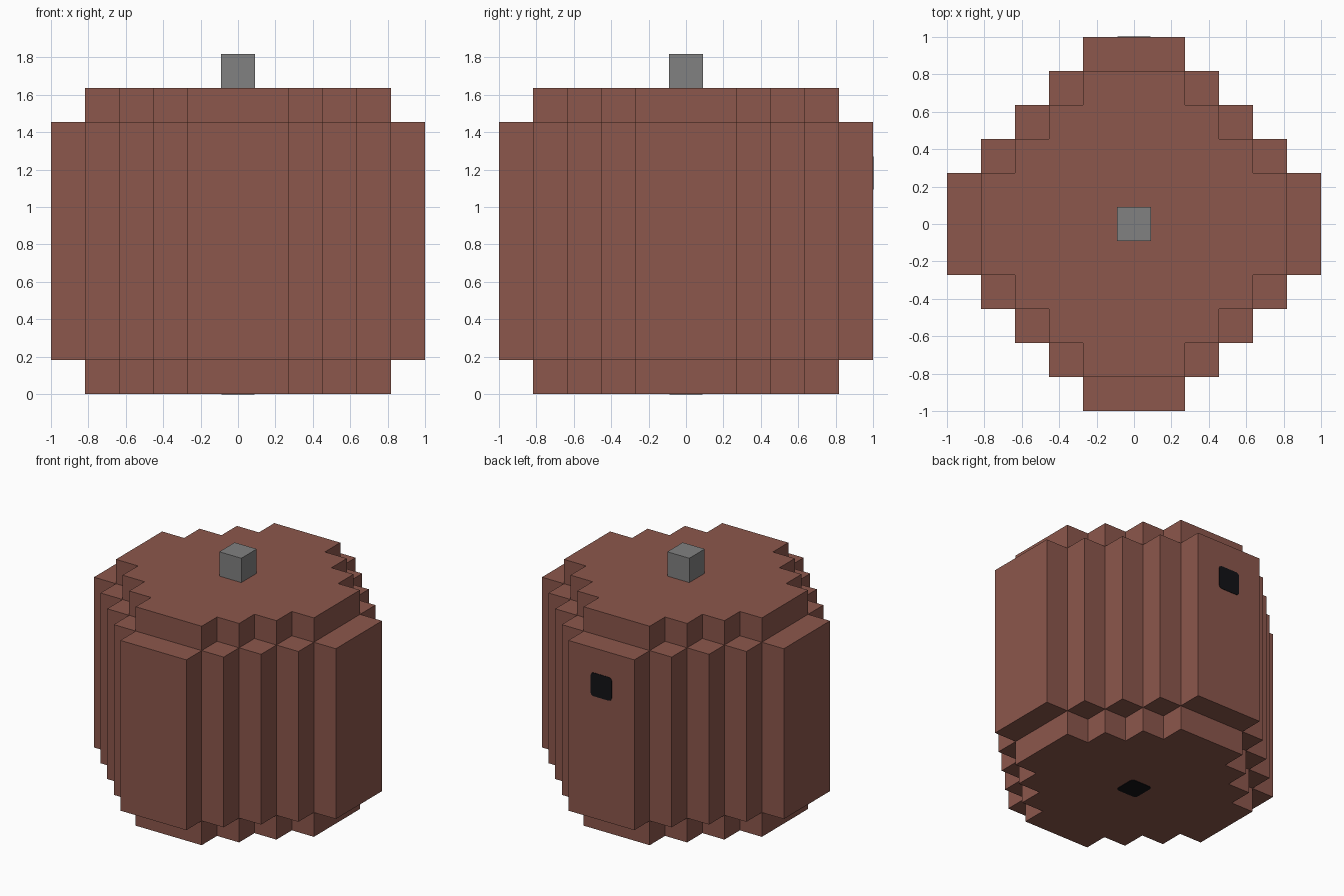
import bpy
import bmesh
from math import radians
from mathutils import Vector, Matrix

old = bpy.data.objects.get("Cube")
if old:
    bpy.data.objects.remove(old, do_unlink=True)

U = 2 / 11  # size of one block step


def material(name, rgb):
    mat = bpy.data.materials.new(name)
    mat.use_nodes = True
    colour = (*rgb, 1.0)
    mat.diffuse_color = colour
    mat.node_tree.nodes["Principled BSDF"].inputs["Base Color"].default_value = colour
    return mat


def add_object(name, bm, mat):
    mesh = bpy.data.meshes.new(name)
    bm.to_mesh(mesh)
    bm.free()
    mesh.materials.append(mat)
    obj = bpy.data.objects.new(name, mesh)
    bpy.context.collection.objects.link(obj)
    return obj


brown = material("brown wood", (0.262, 0.095, 0.072))
grey = material("grey metal", (0.22, 0.22, 0.22))
black = material("near black", (0.006, 0.006, 0.008))


# Barrel body: stepped round layers, narrower at the bottom and top layer
def solid(i, j, k):
    if not 0 <= k <= 8:
        return False
    reach = 5 if k in (0, 8) else 6
    return max(abs(i), 1) + max(abs(j), 1) <= reach


bm = bmesh.new()
for i in range(-5, 6):
    for j in range(-5, 6):
        for k in range(9):
            if not solid(i, j, k):
                continue
            centre = Vector((i, j, k + 0.5))
            for axis in range(3):
                for sign in (-1, 1):
                    n = Vector((0, 0, 0))
                    n[axis] = sign
                    if solid(i + int(n.x), j + int(n.y), k + int(n.z)):
                        continue
                    # outer wall of this block, wound to face along n
                    a = Vector((0, 0, 0))
                    a[(axis + 1) % 3] = 0.5
                    b = n.cross(a)
                    mid = centre + n / 2
                    corners = (mid - a - b, mid + a - b, mid + a + b, mid - a + b)
                    bm.faces.new([bm.verts.new(c * U) for c in corners])
bmesh.ops.remove_doubles(bm, verts=bm.verts, dist=0.001)
bmesh.ops.dissolve_limit(bm, angle_limit=radians(1), verts=bm.verts, edges=bm.edges)
add_object("barrel_body", bm, brown)

# Square knob on the lid
bm = bmesh.new()
bmesh.ops.create_cube(bm, size=U, matrix=Matrix.Translation((0, 0, 9.5 * U)))
add_object("lid_knob", bm, grey)


# Thin dark plugs with rounded corners
def plug(name, location, rotation):
    bm = bmesh.new()
    bmesh.ops.create_cube(bm, size=1, matrix=Matrix.Diagonal((0.175, 0.175, 0.006, 1)))
    rim = [e for e in bm.edges
           if abs((e.verts[0].co - e.verts[1].co).normalized().z) > 0.9]
    bmesh.ops.bevel(bm, geom=rim, offset=0.025, segments=3, profile=0.5, affect='EDGES')
    obj = add_object(name, bm, black)
    obj.location = location
    obj.rotation_euler = rotation


plug("bottom_plug", (0, 0, -0.0005), (0, 0, 0))
plug("back_plug", (0, 1.0, 6.5 * U), (radians(90), 0, 0))
